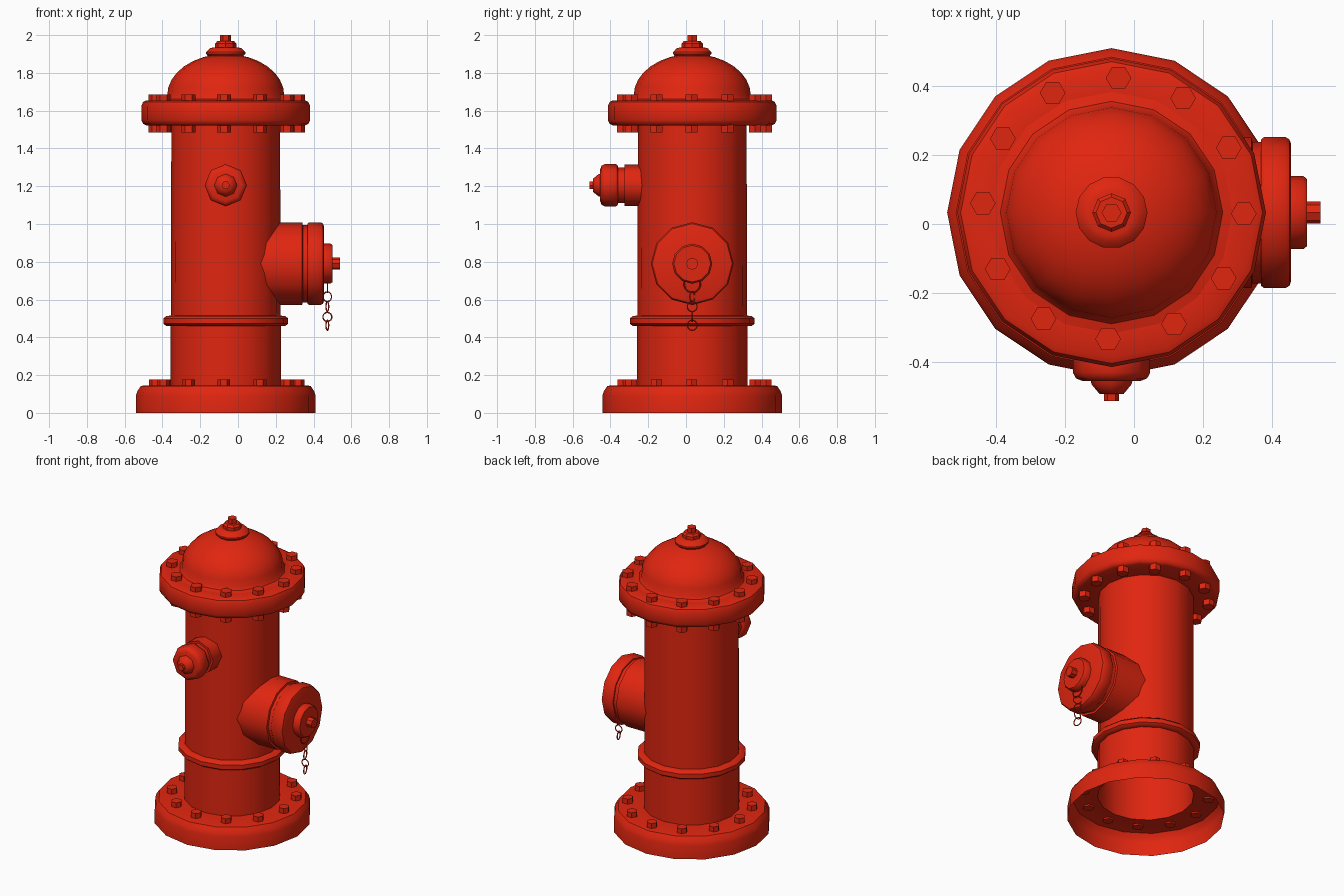
import bpy, bmesh
from math import cos, sin, tau, radians
from mathutils import Matrix, Vector

if "Cube" in bpy.data.objects:
    bpy.data.objects.remove(bpy.data.objects["Cube"], do_unlink=True)

red = bpy.data.materials.new("hydrant red")
red.use_nodes = True
red.diffuse_color = (0.75, 0.019, 0.005, 1)
red.node_tree.nodes["Principled BSDF"].inputs["Base Color"].default_value = red.diffuse_color

CX, CY = -0.065, 0.033
UP = Matrix.Identity(4)
FRONT = Matrix.Rotation(radians(90), 4, "X")
LEFT = Matrix.Rotation(radians(90), 4, "Y")


def finish(name, bm, smooth=None):
    mesh = bpy.data.meshes.new(name)
    bm.to_mesh(mesh)
    bm.free()
    mesh.materials.append(red)
    obj = bpy.data.objects.new(name, mesh)
    bpy.context.collection.objects.link(obj)
    if smooth:
        bpy.ops.object.select_all(action="DESELECT")
        obj.select_set(True)
        bpy.context.view_layer.objects.active = obj
        bpy.ops.object.shade_smooth_by_angle(angle=radians(smooth))
    return obj


def lathe(name, profile, sides, origin, direction=UP, smooth=40):
    """Turn a (radius, height) profile about an axis through origin."""
    bm = bmesh.new()
    place = Matrix.Translation(origin) @ direction
    rings = [[bm.verts.new(place @ Vector((r * cos(tau * i / sides), r * sin(tau * i / sides), h)))
              for i in range(sides)] for r, h in profile]
    for low, high in zip(rings, rings[1:]):
        for i in range(sides):
            j = (i + 1) % sides
            bm.faces.new((low[i], low[j], high[j], high[i]))
    bmesh.ops.remove_doubles(bm, verts=bm.verts, dist=0.0001)
    return finish(name, bm, smooth)


def bolt_circle(name, bottom, top, radius):
    """Twelve hexagonal bolt heads in a ring."""
    bm = bmesh.new()
    for i in range(12):
        a = radians(30 * i - 2.3)
        spot = (-0.06 + 0.378 * cos(a), 0.045 + 0.378 * sin(a), (bottom + top) / 2)
        turn = Matrix.Rotation(radians(30), 4, "Z")
        bmesh.ops.create_cone(bm, cap_ends=True, segments=6, radius1=radius, radius2=radius,
                              depth=top - bottom, matrix=Matrix.Translation(spot) @ turn)
    return finish(name, bm)


def chain_link(name, z, radius, turn):
    """Thin ring whose hole faces +x, turned about the vertical."""
    bpy.ops.mesh.primitive_torus_add(
        major_radius=radius, minor_radius=0.0035, major_segments=14, minor_segments=6,
        location=(0.473, CY, z), rotation=(0, radians(90), radians(turn)))
    obj = bpy.context.object
    obj.name = name
    obj.data.materials.append(red)
    bpy.ops.object.shade_smooth()


# Main shell, open underneath
axis = (CX, CY, 0)
lathe("base", [(0.476, 0), (0.476, 0.09), (0.468, 0.115), (0.45, 0.142), (0.435, 0.145),
               (0.292, 0.145)], 16, axis)
lathe("barrel", [(0.292, 0.145), (0.292, 0.46), (0.315, 0.46), (0.33, 0.472), (0.33, 0.5),
                 (0.315, 0.513), (0.29, 0.515), (0.288, 1.525)], 16, axis)
lathe("top_flange", [(0.288, 1.522), (0.42, 1.522), (0.437, 1.53), (0.447, 1.55), (0.447, 1.625),
                     (0.437, 1.647), (0.42, 1.655), (0.35, 1.655)], 16, axis)
dome = [(0.35, 1.655), (0.322, 1.662)]
dome += [(0.31 * cos(tau * k / 32), 1.68 + 0.22 * sin(tau * k / 32)) for k in range(9)]
lathe("dome", dome, 16, axis)

# Operating nut on top
lathe("nut_collar", [(0.09, 1.885), (0.104, 1.9), (0.104, 1.91), (0.085, 1.93), (0.065, 1.935),
                     (0, 1.935)], 14, axis)
lathe("nut_seat", [(0.056, 1.93), (0.056, 1.955), (0.045, 1.968), (0, 1.968)], 8, axis, smooth=30)
lathe("top_nut", [(0.029, 1.96), (0.029, 2.0), (0, 2.0)], 6, axis, smooth=30)

# Bolt rings
bolt_circle("base_bolts", 0.135, 0.178, 0.034)
bolt_circle("flange_under_bolts", 1.485, 1.535, 0.037)
bolt_circle("flange_top_bolts", 1.64, 1.685, 0.037)

# Small front outlet
small = (CX, CY, 1.205)
lathe("front_outlet_pipe", [(0.11, 0.24), (0.11, 0.358), (0.095, 0.358), (0.095, 0.4)],
      8, small, FRONT, 50)
lathe("front_outlet_cap", [(0.095, 0.393), (0.106, 0.395), (0.112, 0.405), (0.112, 0.463),
                           (0.103, 0.48), (0.085, 0.487), (0, 0.487)], 8, small, FRONT, 50)
lathe("front_cap_hub", [(0.062, 0.48), (0.058, 0.497), (0.035, 0.525), (0, 0.527)],
      8, small, FRONT, 50)
lathe("front_cap_nut", [(0.022, 0.52), (0.022, 0.545), (0, 0.545)], 6, small, FRONT, 30)

# Large side outlet
large = (CX, CY, 0.79)
lathe("side_outlet_pipe", [(0.218, 0.15), (0.218, 0.405), (0.205, 0.408), (0.205, 0.44)],
      12, large, LEFT)
lathe("side_outlet_cap", [(0.205, 0.432), (0.212, 0.433), (0.219, 0.442), (0.219, 0.503),
                          (0.212, 0.515), (0.198, 0.52), (0, 0.52)], 12, large, LEFT)
lathe("side_cap_plate", [(0.106, 0.515), (0.106, 0.555), (0.097, 0.566), (0, 0.566)],
      12, large, LEFT)
lathe("side_cap_nut", [(0.032, 0.56), (0.032, 0.605), (0, 0.605)], 8, large, LEFT, 30)

# Hanging chain
links = [(0.68, 0.043, 0), (0.615, 0.026, 60), (0.563, 0.027, 15), (0.508, 0.024, 90), (0.464, 0.027, 15)]
for n, (z, radius, turn) in enumerate(links, 1):
    chain_link(f"chain_link_{n}", z, radius, turn)
